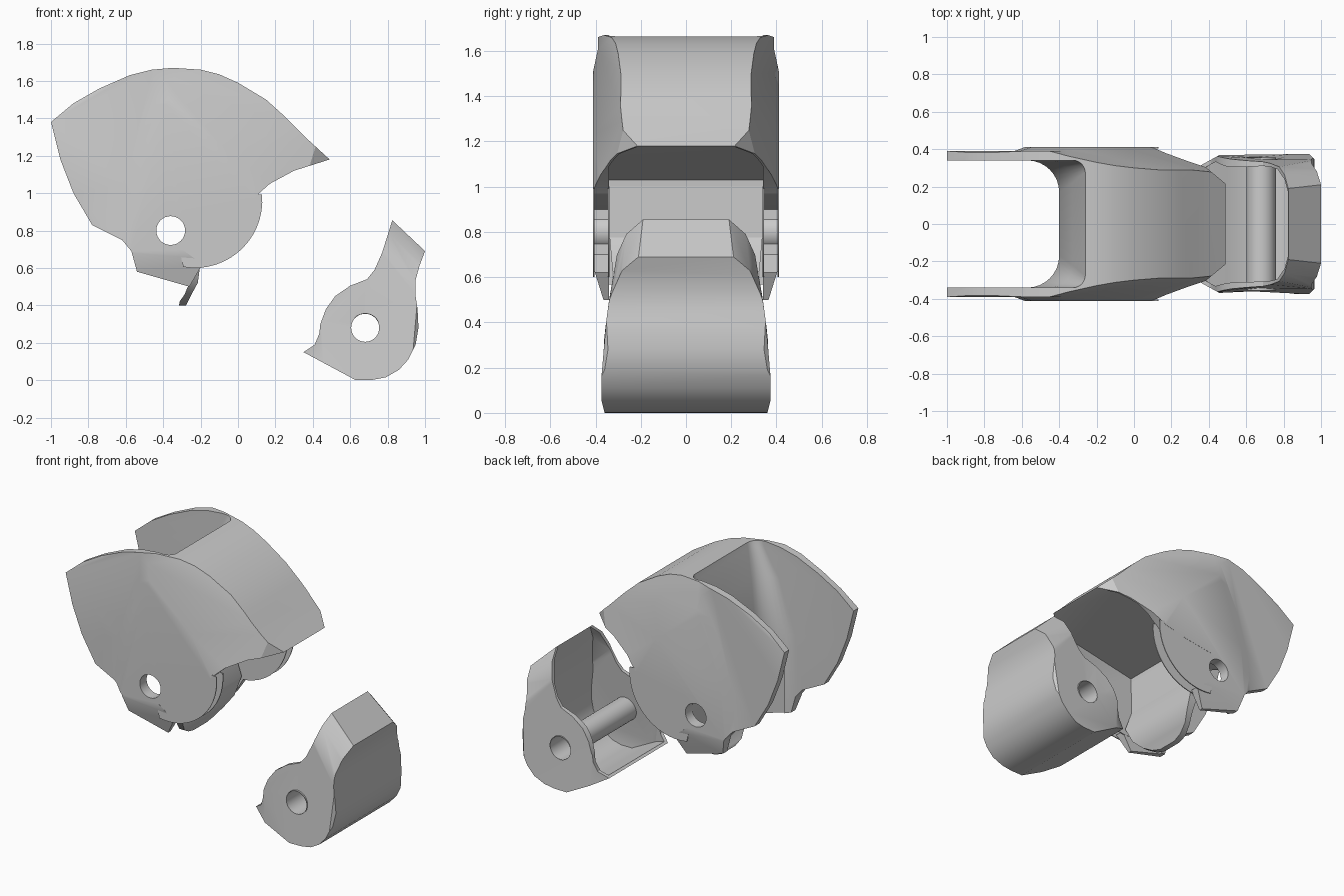
import bpy, bmesh, math
from mathutils import Vector

if "Cube" in bpy.data.objects:
    bpy.data.objects.remove(bpy.data.objects["Cube"])


def loft(name, rings):
    """Closed solid through rings of equal point count."""
    bm = bmesh.new()
    vs = [[bm.verts.new(p) for p in r] for r in rings]
    n = len(rings[0])
    for a, b in zip(vs, vs[1:]):
        for i in range(n):
            bm.faces.new((a[i], a[(i + 1) % n], b[(i + 1) % n], b[i]))
    bm.faces.new(vs[0])
    bm.faces.new(vs[-1])
    bmesh.ops.recalc_face_normals(bm, faces=bm.faces)
    me = bpy.data.meshes.new(name)
    bm.to_mesh(me)
    bm.free()
    ob = bpy.data.objects.new(name, me)
    bpy.context.collection.objects.link(ob)
    return ob


def prism(name, prof, y0, y1):
    return loft(name, [[(x, y, z) for x, z in prof] for y in (y0, y1)])


def tapered(name, prof, width):
    return loft(name, [[(x, s * width(z), z) for x, z in prof] for s in (-1, 1)])


def slice_corners(ob, planes, inset=0):
    """Trim both mirrored corners by planes, each through three points."""
    bm = bmesh.new()
    bm.from_mesh(ob.data)
    for tri in planes:
        for s in (1, -1):
            a, b, c = (Vector((v[0], (v[1] - inset) * s, v[2])) for v in tri)
            n = (b - a).cross(c - a).normalized()
            if n.y * s < 0:
                n = -n
            g = bm.verts[:] + bm.edges[:] + bm.faces[:]
            bmesh.ops.bisect_plane(bm, geom=g, plane_co=a, plane_no=n, clear_outer=True)
            bmesh.ops.holes_fill(bm, edges=[e for e in bm.edges if e.is_boundary])
    bmesh.ops.recalc_face_normals(bm, faces=bm.faces)
    bm.to_mesh(ob.data)
    bm.free()


def carve(ob, cutter):
    m = ob.modifiers.new("cut", 'BOOLEAN')
    m.operation, m.solver, m.object = 'DIFFERENCE', 'EXACT', cutter
    bpy.context.view_layer.update()
    dg = bpy.context.evaluated_depsgraph_get()
    me = bpy.data.meshes.new_from_object(ob.evaluated_get(dg))
    ob.modifiers.clear()
    ob.data = me
    bpy.data.objects.remove(cutter)


def circle(cx, cz, r, n=32):
    return [(cx + r * math.cos(2 * math.pi * i / n), cz + r * math.sin(2 * math.pi * i / n)) for i in range(n)]


def finish(ob, ang=30):
    bpy.ops.object.select_all(action='DESELECT')
    ob.select_set(True)
    bpy.context.view_layer.objects.active = ob
    bpy.ops.object.shade_smooth_by_angle(angle=math.radians(ang))


# --- upper housing: outer block with chamfered hood ---
HOLE = (-.36, .80, .077)
side = [(-1, 1.38), (-.88, 1.48), (-.74, 1.56), (-.58, 1.63), (-.46, 1.66), (-.35, 1.67), (-.2, 1.66), (-.1, 1.635),
        (0, 1.59), (.15, 1.5), (.25, 1.41), (.37, 1.29), (.49, 1.18), (.3, 1.12), (.17, 1.05), (.08, .97),
        (-.1, .93), (-.3, .9), (-.3, .7), (-.19, .62), (-.26, .5), (-.54, .58), (-.57, .69), (-.62, .75), (-.78, .83),
        (-.88, 1.0), (-.95, 1.18)]
hood_planes = [((-.3, .412, 1.6), (.1, .412, .97), (.3, .295, 1.33)),
               ((-.25, .34, 1.665), (0, .30, 1.59), (.08, .412, 1.1)),
               ((.40, .29, 1), (.49, .215, 1), (.49, .215, 1.3))]
housing = prism("upper_housing", side, -.412, .412)
slice_corners(housing, hood_planes)
slice_corners(housing, [((-.57, .412, .68), (-.17, .412, .65), (-.26, .365, .5)),
                        ((-1, .39, 1.38), (-.58, .39, 1.63), (-.75, .412, 1.45))])

# thinner rear cheeks with a curved sloping step
curve = [(-.66, .6), (-.63, .85), (-.61, 1.05), (-.54, 1.28), (-.45, 1.47), (-.34, 1.72)]
for s in (1, -1):
    rings = [[(x + d, s * y, z) for x, z in curve] + [(-1.2, s * y, 1.72), (-1.2, s * y, .6)]
             for y, d in ((.39, 0), (.43, .12))]
    carve(housing, loft("cheek_cutter", rings))


# rear slot with rounded inner end, leaning back toward the bottom
def slot(xe, r, z):
    arc = [(xe - r + r * math.sin(a), .34 - r + r * math.cos(a)) for a in [i * math.pi / 16 for i in range(9)]]
    half = [(-1.3, .34)] + arc
    return [(x, y, z) for x, y in half] + [(x, -y, z) for x, y in reversed(half)]


carve(housing, loft("slot_cutter", [slot(-.40, .17, .3), slot(-.40, .17, 1.1),
                                    slot(-.33, .12, 1.45), slot(-.27, .07, 1.63), slot(-.235, .06, 1.75)]))
# front cavity under the hood and below the cross wall
cavity = prism("hood_cutter", [(-.5, .3), (-.5, .89), (-.27, .89), (-.26, 1.03), (.487, 1.178),
                               (.8, 1.2), (.8, .3)], -.34, .34)
slice_corners(cavity, hood_planes[:1] + hood_planes[2:], .012)
carve(housing, cavity)
carve(housing, prism("hole_cutter", circle(*HOLE), -.6, .6))
finish(housing, 25)

# thin lower lip of the cross wall, clear of the pivot hole
prism("cross_wall_lip", [(-.281, .775), (-.281, .92), (-.262, 1.03), (-.262, .775)], -.34, .34)

# --- round lower lobes: paired thin skins with a sleeve between them ---
sweep = [math.radians(-100 + 7 * i) for i in range(16)]
lobe_profile = [(-.23 + .36 * math.cos(a), .96 + .36 * math.sin(a)) for a in sweep]
lobe_profile += [(.07, 1.0), (-.1, .95), (-.31, .92), (-.31, .68)]
for s, tag in ((1, "back"), (-1, "front")):
    for y, layer in ((.339, "inner"), (.405, "outer")):
        lobe = prism(f"{layer}_lobe_{tag}", lobe_profile, s * y, s * (y + .006))
        carve(lobe, prism("hole_cutter", circle(*HOLE), -.6, .6))
        finish(lobe)
    sleeve = prism("sleeve_" + tag, circle(HOLE[0], HOLE[1], .081), s * .342, s * .407)
    carve(sleeve, prism("bore_cutter", circle(*HOLE), -.6, .6))
    finish(sleeve)

# --- hanging rounded tongue below the cross wall ---
levels = [(.78, -.281, -.264, .338), (.63, -.265, -.2, .325), (.52, -.26, -.215, .27), (.46, -.285, -.248, .21),
          (.42, -.312, -.268, .14), (.40, -.315, -.278, .07)]
tongue = loft("hanging_tongue", [[(a, -w, z), (b, -w, z), (b, w, z), (a, w, z)] for z, a, b, w in levels])
finish(tongue, 35)


# --- lower tip shell ---
def width(z):
    pts = [(-1, .36), (0, .36), (.06, .375), (.2, .373), (.35, .36), (.5, .34), (.7, .305), (.86, .28), (2, .26)]
    for (a, u), (b, v) in zip(pts, pts[1:]):
        if z <= b:
            return u + (v - u) * (z - a) / (b - a)
    return .26


outer = [(.35, .15), (.41, .19), (.435, .25), (.44, .3), (.47, .38), (.52, .45), (.6, .505), (.69, .54), (.73, .59),
         (.77, .68), (.825, .855), (1, .69), (.97, .61), (.948, .53), (.948, .46), (.96, .38), (.965, .28), (.95, .19),
         (.91, .11), (.86, .055), (.79, .015), (.72, .002), (.63, 0)]
tip_planes = [((.825, .19, .855), (1, .21, .69), (.88, .29, .70)),
              ((.825, .24, .84), (1, .265, .66), (.9, .32, .58)),
              ((.35, .31, .15), (.35, .31, .3), (.45, .365, .2))]
tip = tapered("tip_shell", outer, width)
slice_corners(tip, tip_planes + [((1.0, .31, .5), (1.0, .31, .1), (.93, .38, .3))])
inner = [(.2, .245), (.35, .168), (.5, .095), (.64, .025), (.72, .025), (.79, .04), (.85, .08), (.9, .14), (.93, .2),
         (.94, .28), (.93, .38), (.915, .46), (.905, .55), (.87, .7), (.824, .855), (.80, .95), (.2, .95)]
hollow = tapered("tip_cutter", inner, lambda z: width(z) - .022)
slice_corners(hollow, tip_planes, .025)
carve(tip, hollow)
carve(tip, prism("hole_cutter", circle(.68, .28, .077), -.6, .6))
finish(tip, 28)

# hollow cross pin
pin = prism("cross_pin", circle(.68, .28, .079), -.355, .355)
carve(pin, prism("bore_cutter", circle(.68, .28, .075), -.6, .6))
finish(pin)
